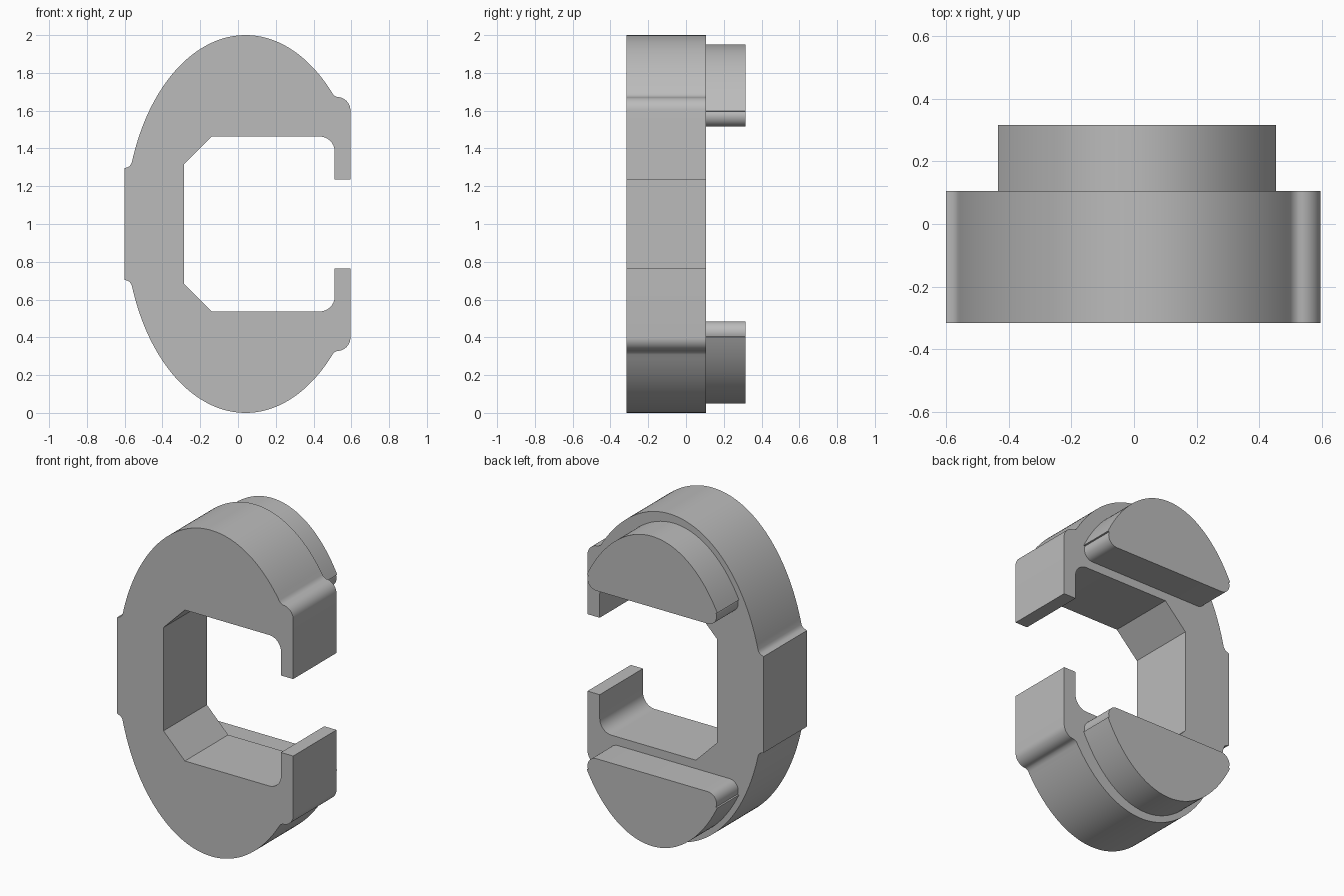
import bpy
import bmesh
from math import cos, sin, radians

cube = bpy.data.objects.get("Cube")
if cube:
    bpy.data.objects.remove(cube, do_unlink=True)

grey = bpy.data.materials.new("plain grey")
grey.use_nodes = True
colour = (0.5, 0.5, 0.5, 1)
grey.diffuse_color = colour
grey.node_tree.nodes["Principled BSDF"].inputs["Base Color"].default_value = colour


def arc(cx, cz, rx, rz, start, end, steps):
    """Points on an elliptical arc, angles in degrees."""
    angles = [radians(start + (end - start) * i / steps) for i in range(steps + 1)]
    return [(cx + rx * cos(a), cz + rz * sin(a)) for a in angles]


def flip(points):
    """Mirror a profile about the middle height, keeping a continuous path."""
    return [(x, -z) for x, z in reversed(points)]


def extrude_profile(name, points, front, back):
    """Solid from an x-z profile, with heights measured from the middle."""
    bm = bmesh.new()
    face = bm.faces.new([bm.verts.new((x, front, z + 1)) for x, z in points])
    result = bmesh.ops.extrude_face_region(bm, geom=[face], use_keep_orig=True)
    moved = [v for v in result["geom"] if isinstance(v, bmesh.types.BMVert)]
    bmesh.ops.translate(bm, verts=moved, vec=(0, back - front, 0))
    bmesh.ops.recalc_face_normals(bm, faces=bm.faces)
    mesh = bpy.data.meshes.new(name)
    bm.to_mesh(mesh)
    bm.free()
    mesh.materials.append(grey)
    obj = bpy.data.objects.new(name, mesh)
    bpy.context.collection.objects.link(obj)
    bpy.ops.object.select_all(action="DESELECT")
    obj.select_set(True)
    bpy.context.view_layer.objects.active = obj
    bpy.ops.object.shade_smooth_by_angle(angle=radians(32))


# C-shaped body: upper half of the outline, outer edge then inner edge
upper = [(-0.6, 0.295), (-0.577, 0.304), (-0.568, 0.314)]
upper += arc(0.04, 0, 0.637, 1, 161, 43.8, 64)
upper += [(0.507, 0.682), (0.518, 0.675)]
upper += arc(0.525, 0.602, 0.07, 0.07, 90, 0, 10)
upper += [(0.595, 0.236), (0.512, 0.236)]
upper += arc(0.432, 0.383, 0.08, 0.08, 0, 90, 10)
upper += [(-0.14, 0.463), (-0.285, 0.317)]
extrude_profile("body", upper + flip(upper), -0.315, 0.105)

# Raised pads on the back: elliptical crown, rounded corners, flat inner edge
corner = arc(0.379, 0.574, 0.059, 0.059, -90, 22, 10)
crown = arc(0, 0, 0.57, 0.95, 39, 141, 56)
pad = corner + crown + [(-x, z) for x, z in reversed(corner)]
pad = [(x + 0.01, z) for x, z in pad]
extrude_profile("upper_pad", pad, 0.105, 0.315)
extrude_profile("lower_pad", flip(pad), 0.105, 0.315)
